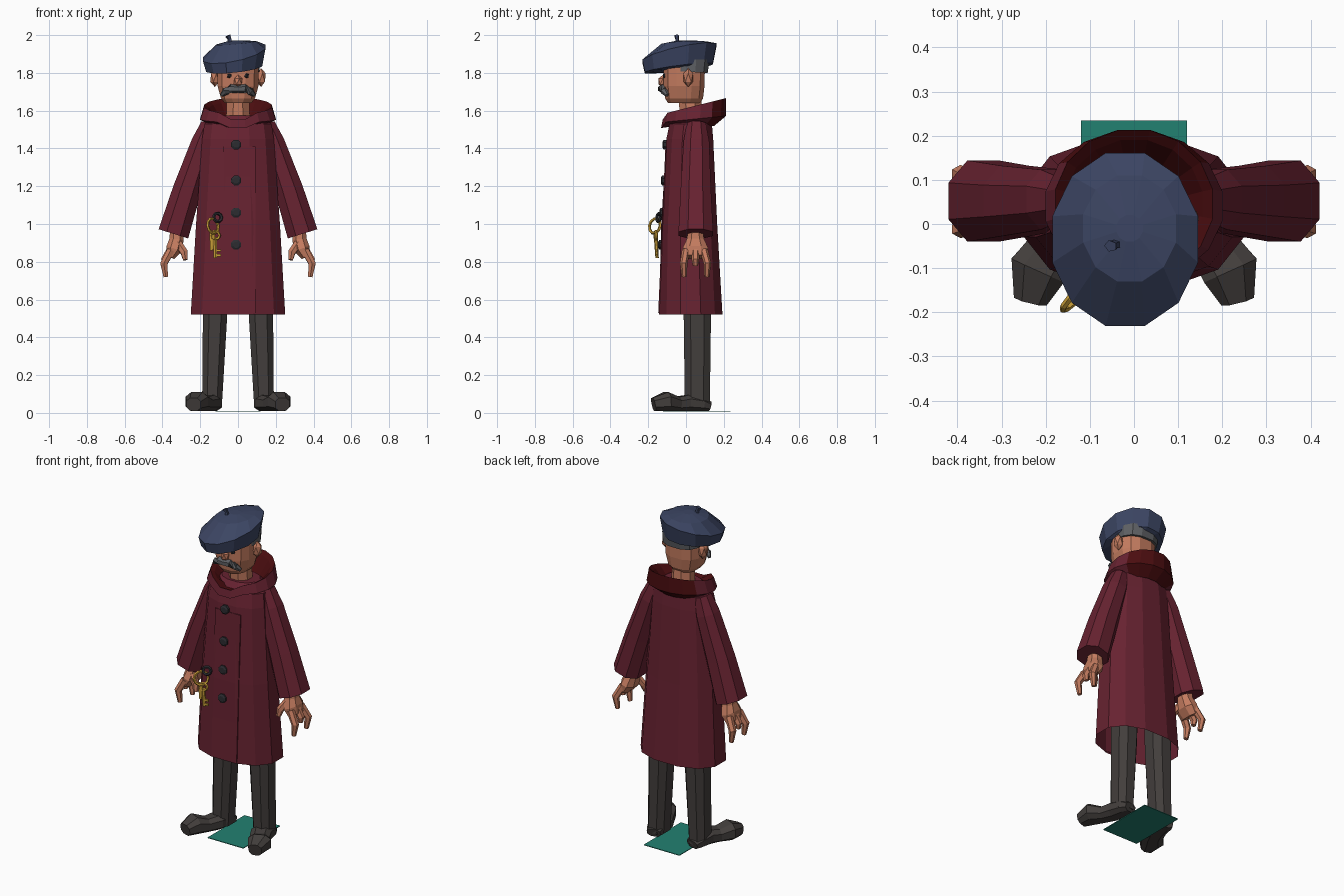
import bpy, bmesh, math
from mathutils import Vector, Matrix

if "Cube" in bpy.data.objects:
    bpy.data.objects.remove(bpy.data.objects["Cube"])


def material(name, r, g, b):
    m = bpy.data.materials.new(name)
    m.diffuse_color = (r, g, b, 1)
    m.use_nodes = True
    m.node_tree.nodes["Principled BSDF"].inputs["Base Color"].default_value = m.diffuse_color
    return m


NAVY = material("navy felt", 0.045, 0.06, 0.125)
SKIN = material("skin", 0.55, 0.2, 0.115)
COAT = material("maroon cloth", 0.135, 0.016, 0.03)
LINING = material("dark red lining", 0.07, 0.004, 0.005)
CHARCOAL = material("charcoal", 0.055, 0.048, 0.045)
GREY = material("grey hair", 0.11, 0.115, 0.125)
BLACK = material("near black", 0.025, 0.025, 0.03)
GOLD = material("gold", 0.6, 0.35, 0.04)
TEAL = material("teal", 0.016, 0.22, 0.165)


def finish(bm, name, *mats):
    bmesh.ops.recalc_face_normals(bm, faces=bm.faces)
    me = bpy.data.meshes.new(name)
    bm.to_mesh(me)
    bm.free()
    for m in mats:
        me.materials.append(m)
    ob = bpy.data.objects.new(name, me)
    bpy.context.collection.objects.link(ob)
    return ob


def outline(n, p):
    """Unit superellipse with flat sides facing the axes."""
    pts = []
    for i in range(n):
        a = 2 * math.pi * (i + 0.5) / n
        c, s = math.cos(a), math.sin(a)
        pts.append((math.copysign(abs(c) ** (2 / p), c), math.copysign(abs(s) ** (2 / p), s)))
    mx, my = max(q[0] for q in pts), max(q[1] for q in pts)
    return [(x / mx, y / my) for x, y in pts]


def ring(cx, cy, z, rx, ry, n=12, p=2, sx=0, sy=0):
    """Horizontal ring, tilted by the slopes sx and sy."""
    return [Vector((cx + rx * u, cy + ry * v, z + sx * rx * u + sy * ry * v)) for u, v in outline(n, p)]


def loft(name, rings, mats, caps=(True, True)):
    bm = bmesh.new()
    vs = [[bm.verts.new(c) for c in r] for r in rings]
    n = len(vs[0])
    for a, b in zip(vs, vs[1:]):
        for i in range(n):
            j = (i + 1) % n
            bm.faces.new((a[i], a[j], b[j], b[i]))
    if caps[0]:
        bm.faces.new(vs[0])
    if caps[1]:
        bm.faces.new(vs[-1])
    return finish(bm, name, *mats)


def tube(name, path, mat, n=8, p=2, s=1, caps=(True, True)):
    """Loft along points (x, y, z, ru, rv); s = -1 mirrors in x."""
    pts = [Vector(q[:3]) for q in path]
    rings = []
    for i, q in enumerate(path):
        d = (pts[min(i + 1, len(pts) - 1)] - pts[max(i - 1, 0)]).normalized()
        ref = Vector((0, 1, 0)) if abs(d.x) > 0.8 else Vector((1, 0, 0))
        u = (ref - d * d.dot(ref)).normalized()
        v = d.cross(u)
        r = [pts[i] + u * (q[3] * a) + v * (q[4] * b) for a, b in outline(n, p)]
        rings.append([Vector((s * c.x, c.y, c.z)) for c in r])
    return loft(name, rings, [mat], caps)


def blob(name, loc, size, mat, sub=1):
    bm = bmesh.new()
    bmesh.ops.create_icosphere(bm, subdivisions=sub, radius=1,
                               matrix=Matrix.Translation(loc) @ Matrix.Diagonal((*size, 1)))
    return finish(bm, name, mat)


def box(name, loc, size, mat):
    bm = bmesh.new()
    bmesh.ops.create_cube(bm, size=1, matrix=Matrix.Translation(loc) @ Matrix.Diagonal((*size, 1)))
    return finish(bm, name, mat)


def hoop(name, loc, rot, R, r, mat):
    bpy.ops.mesh.primitive_torus_add(location=loc, rotation=rot, major_radius=R, minor_radius=r,
                                     major_segments=10, minor_segments=5)
    ob = bpy.context.object
    ob.name = name
    ob.data.materials.append(mat)


# Floor plate
box("floor_plate", (0, 0.057, 0.006), (0.24, 0.355, 0.004), TEAL)

# Coat body, open at the hem
loft("coat_body", [ring(0, .025, .52, .25, .168, p=2.3), ring(0, .017, 1.0, .222, .148, p=2.3),
                   ring(0, .02, 1.45, .19, .124, p=2.3), ring(0, .025, 1.53, .178, .112, p=2.3),
                   ring(0, .03, 1.575, .11, .08, p=2.3)], [COAT], (False, True))
# Front edge of the coat
box("coat_placket", (.008, -.121, .97), (.17, .006, .88), COAT).rotation_euler = (0, 0, 0)
placket = bpy.data.objects["coat_placket"]
for v in placket.data.vertices:
    v.co.y += -.004 - .043 * (.97 - v.co.z)

# Collar: a rolled band, lower at the front with a V notch
N = 16
collar = [ring(0, .04, 1.52, .14, .11, N), ring(0, .04, 1.555, .2, .172, N, sy=.1),
          ring(0, .045, 1.625, .178, .168, N, sy=.25), ring(0, .045, 1.61, .155, .145, N, sy=.25),
          ring(0, .04, 1.54, .095, .09, N)]
for r in collar[1:4]:
    for c in r:
        if c.y < 0 and abs(c.x) < .06:
            c.z -= .03
ob = loft("collar", collar, [COAT, LINING], (False, False))
for f in ob.data.polygons:
    inner = f.index >= 2 * N
    f.material_index = 1 if (inner or f.center.y > .12) else 0

# Buttons
for k, z in enumerate((1.42, 1.23, 1.06, .89)):
    y = -.145 + .043 * (z - .52)
    tube(f"button_{k + 1}", [(-.01, y + .01, z, .026, .026), (-.01, y - .012, z, .026, .026),
                             (-.01, y - .018, z, .016, .016)], BLACK, 8)

# Head, neck, hair and face
tube("neck", [(0, .03, 1.52, .065, .062), (0, .02, 1.68, .058, .058)], SKIN, 8)
loft("head", [ring(0, -.01, 1.64, .07, .085, 12, 2.6), ring(0, -.01, 1.665, .09, .1, 12, 2.6),
              ring(0, -.01, 1.73, .108, .108, 12, 2.6), ring(0, -.01, 1.83, .11, .11, 12, 2.6),
              ring(0, -.01, 1.89, .09, .09, 12, 2.6)], [SKIN])
loft("hair", [ring(0, .015, 1.805, .115, .1, 12, 2.5, sy=-.05),
              ring(0, .015, 1.87, .115, .11, 12, 2.5)], [GREY])
blob("nose", (0, -.122, 1.755), (.026, .028, .035), SKIN)
half = [(.088, -.1, 1.682, .008, .01), (.065, -.115, 1.702, .018, .02), (.035, -.125, 1.717, .02, .024)]
tube("moustache", half + [(0, -.127, 1.715, .02, .02)] +
     [(-q[0], *q[1:]) for q in reversed(half)], GREY, 6)

# Beret leaning to the front and left
loft("beret", [ring(0, -.01, 1.82, .108, .112, 12, sx=.1, sy=.1),
               ring(-.02, -.038, 1.825, .148, .18, 12, sx=.1, sy=.13),
               ring(-.02, -.035, 1.905, .165, .196, 12, sx=.2, sy=.22),
               ring(-.01, -.01, 1.958, .105, .12, 12, sx=.09, sy=.05),
               ring(-.01, -.01, 1.972, .03, .03, 12)], [NAVY])
tube("beret_stem", [(-.04, -.045, 1.95, .012, .012), (-.045, -.047, 1.98, .009, .009),
                    (-.053, -.05, 1.997, .013, .013)], NAVY, 5)

# Paired parts
for side, s in (("left", 1), ("right", -1)):
    blob(side + "_ear", (s * .122, .012, 1.775), (.028, .03, .05), SKIN)
    blob(side + "_eye", (s * .043, -.11, 1.785), (.017, .014, .017), BLACK)
    tube(side + "_sleeve", [(.15, .055, 1.53, .045, .05), (.185, .055, 1.43, .062, .068),
                            (.27, .052, 1.18, .075, .08), (.342, .052, .948, .082, .092)],
         COAT, 8, 2.2, s)
    # Hand with thumb and curled fingers
    tube(side + "_palm", [(.325, .05, .98, .034, .038), (.325, .05, .92, .038, .045),
                          (.338, .05, .87, .042, .066), (.36, .05, .825, .025, .06)], SKIN, 8, 2.3, s)
    for nm, path in (
            ("index_finger", [(.355, .0, .86, .02, .022), (.393, -.012, .79, .019, .02), (.382, -.01, .72, .012, .013)]),
            ("middle_finger", [(.36, .05, .86, .02, .022), (.39, .05, .81, .018, .02), (.385, .05, .78, .012, .014)]),
            ("little_finger", [(.355, .095, .86, .02, .022), (.393, .114, .79, .019, .02), (.382, .11, .72, .012, .013)]),
            ("thumb", [(.32, .02, .9, .02, .022), (.285, .0, .85, .019, .02), (.278, -.008, .81, .012, .013)])):
        tube(f"{side}_{nm}", path, SKIN, 6, 2, s)
    # Trouser leg and turned-out shoe
    tube(side + "_trouser_leg", [(.118, .06, .75, .065, .075), (.122, .06, .5, .064, .072),
                                 (.138, .06, .03, .052, .066)], CHARCOAL, 8, 2.5, s)
    tube(side + "_shoe", [(x, y, .01 + h / 2, w, h / 2) for x, y, w, h in (
        (.13, .125, .04, .05), (.137, .09, .052, .07), (.15, .01, .058, .085), (.18, -.05, .055, .075),
        (.218, -.105, .065, .1), (.235, -.172, .038, .07))], CHARCOAL, 8, 2.6, s)

# Keys hanging at the hip
hoop("key_clip", (-.108, -.145, 1.035), (1.4, 0, .4), .022, .009, BLACK)
hoop("key_ring", (-.133, -.165, .99), (1.4, 0, .8), .04, .008, GOLD)
hoop("key_bow", (-.12, -.16, .94), (1.57, 0, .2), .022, .008, GOLD)
tube("key_shaft", [(-.12, -.16, .93, .01, .01), (-.12, -.153, .82, .009, .009)], GOLD, 6)
tube("second_key", [(-.135, -.165, .96, .016, .007), (-.14, -.158, .86, .008, .007)], GOLD, 6)
for z in (.835, .86):
    box("key_tooth", (-.105, -.155, z), (.03, .01, .012), GOLD)
